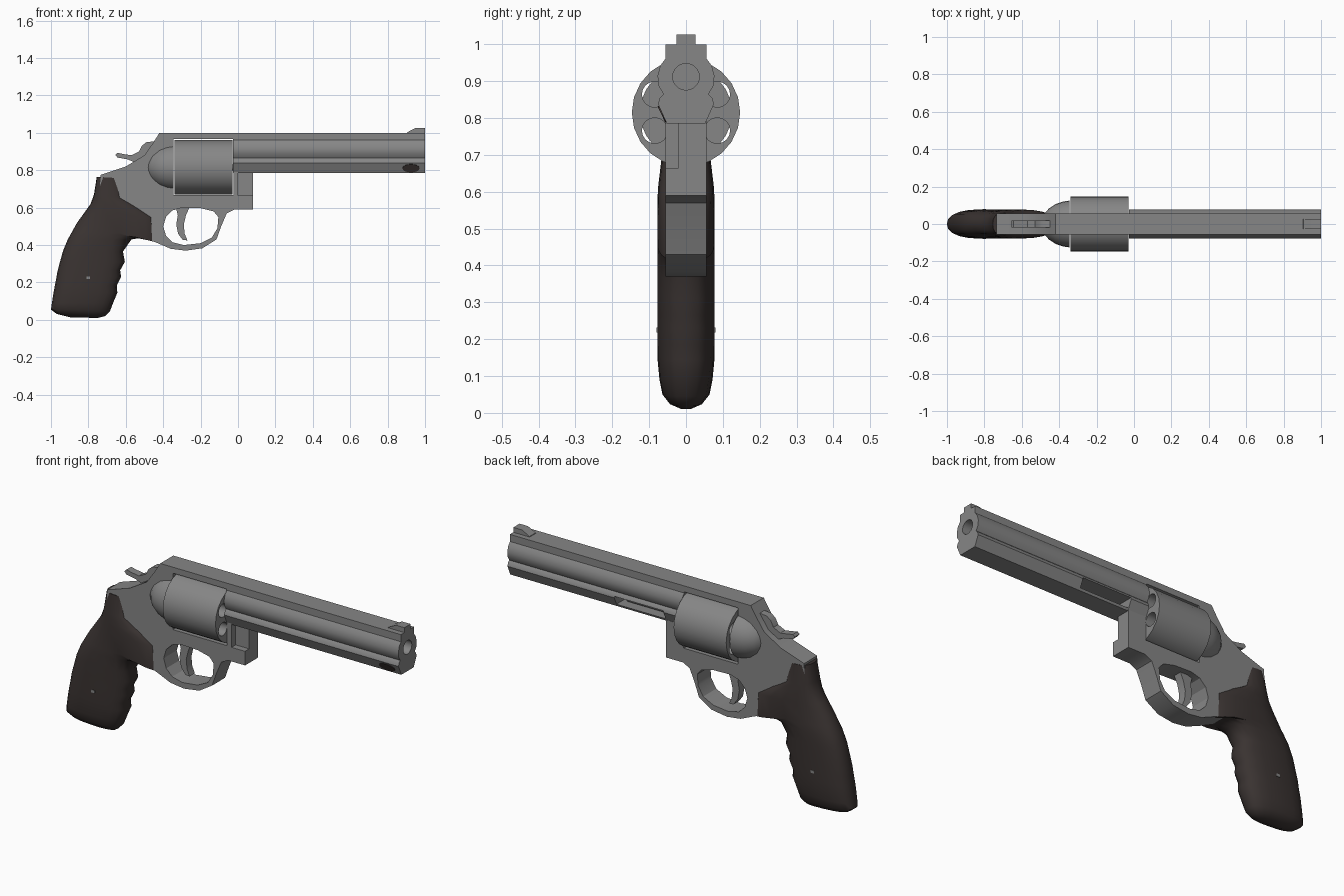
import bpy, bmesh, math
from mathutils import Vector, Matrix

if "Cube" in bpy.data.objects:
    bpy.data.objects.remove(bpy.data.objects["Cube"])


def material(name, rgb, rough):
    m = bpy.data.materials.new(name)
    m.use_nodes = True
    m.diffuse_color = (*rgb, 1)
    node = m.node_tree.nodes["Principled BSDF"]
    node.inputs["Base Color"].default_value = (*rgb, 1)
    node.inputs["Roughness"].default_value = rough
    return m


STEEL = material("grey steel", (0.24, 0.24, 0.24), 0.5)
RUBBER = material("dark brown rubber", (0.042, 0.033, 0.031), 0.7)


def finish(name, bm, mat):
    bmesh.ops.recalc_face_normals(bm, faces=bm.faces)
    mesh = bpy.data.meshes.new(name)
    bm.to_mesh(mesh)
    bm.free()
    mesh.materials.append(mat)
    ob = bpy.data.objects.new(name, mesh)
    bpy.context.collection.objects.link(ob)
    return ob


def loft(name, rings, mat=STEEL):
    """Skin closed rings of equal length and cap both ends."""
    bm = bmesh.new()
    loops = [[bm.verts.new(p) for p in ring] for ring in rings]
    n = len(loops[0])
    for a, b in zip(loops, loops[1:]):
        for i in range(n):
            j = (i + 1) % n
            bm.faces.new((a[i], a[j], b[j], b[i]))
    bm.faces.new(loops[0])
    bm.faces.new(loops[-1])
    return finish(name, bm, mat)


def side_plate(name, pts, y0, y1, mat=STEEL):
    return loft(name, [[(x, y, z) for x, z in pts] for y in (y0, y1)], mat)


def along_x(name, pts, x0, x1):
    return loft(name, [[(x, y, z) for y, z in pts] for x in (x0, x1)])


def box(name, x0, x1, y0, y1, z0, z1):
    return side_plate(name, [(x0, z0), (x1, z0), (x1, z1), (x0, z1)], y0, y1)


def turned(name, profile, cy, cz, sides):
    """Round part about a line parallel to x, from (x, radius) pairs."""
    angles = [math.tau * i / sides for i in range(sides)]
    return loft(name, [[(x, cy + r * math.cos(a), cz + r * math.sin(a)) for a in angles]
                       for x, r in profile])


def cut(ob, *cutters):
    for c in cutters:
        c.hide_render = True
        mod = ob.modifiers.new("cut", "BOOLEAN")
        mod.operation = "DIFFERENCE"
        mod.solver = "EXACT"
        mod.object = c
        bpy.context.view_layer.update()
        result = bpy.data.meshes.new_from_object(
            ob.evaluated_get(bpy.context.evaluated_depsgraph_get()))
        ob.modifiers.clear()
        ob.data = result
        bpy.data.objects.remove(c)


def smooth(ob, degrees):
    bpy.ops.object.select_all(action="DESELECT")
    ob.select_set(True)
    bpy.context.view_layer.objects.active = ob
    bpy.ops.object.shade_smooth_by_angle(angle=math.radians(degrees))


AXIS_Z, BORE_Z, FRAME_Y = 0.815, 0.912, 0.055

# Barrel with full underlug, side grooves, bore and ejector slot
half = [(.052, .785), (.076, .838), (.071, .855), (.061, .865), (.075, .888),
        (.077, .915), (.07, .942), (.055, .962), (.055, 1.0)]
barrel = along_x("barrel", half + [(-y, z) for y, z in reversed(half)], -.028, 1.0)
cut(barrel,
    turned("bore_cutter", [(.7, .036), (1.1, .036)], 0, BORE_Z, 24),
    box("slot_cutter", .08, .37, -.02, .2, .797, .845))
smooth(barrel, 35)
smooth(turned("ejector_rod", [(-.05, .016), (.34, .016)], 0, AXIS_Z, 12), 40)

# Front sight ramp
side_plate("front_sight", [(.9, .99), (1, .99), (1, 1.026), (.95, 1.026), (.905, 1.003)],
           -.026, .026)

# Frame with cylinder window and trigger guard opening
frame = side_plate("frame", [
    (-.42, 1), (0, 1), (0, .665), (.08, .665), (.08, .59), (-.02, .59), (-.06, .57),
    (-.09, .5), (-.115, .43), (-.19, .383), (-.28, .37), (-.36, .38), (-.425, .408),
    (-.6, .48), (-.72, .56), (-.74, .66), (-.735, .775), (-.6, .82), (-.5, .88),
    (-.455, .945)], -FRAME_Y, FRAME_Y)
cut(frame,
    box("window_cutter", -.346, -.025, -.3, .3, .667, .968),
    side_plate("guard_cutter", [
        (-.4, .5), (-.385, .55), (-.35, .585), (-.3, .6), (-.2, .597), (-.13, .58),
        (-.105, .55), (-.11, .49), (-.14, .44), (-.2, .41), (-.29, .4), (-.35, .415),
        (-.385, .45)], -.3, .3))
smooth(frame, 28)
box("crane", -.01, .08, -.02, FRAME_Y, .66, .79)

# Rounded recoil shield behind the cylinder
smooth(turned("recoil_shield", [(-.345, .125), (-.38, .12), (-.42, .106), (-.455, .083),
                                (-.48, .055), (-.49, .01)], 0, AXIS_Z, 24), 40)

# Cylinder with six chambers
cylinder = turned("cylinder", [(-.34, .147), (-.03, .147)], 0, AXIS_Z, 22)
cut(cylinder, *[turned("chamber_cutter", [(-.4, .035), (0.1, .035)],
                       .098 * math.cos(a), AXIS_Z + .098 * math.sin(a), 16)
                for a in [math.radians(30 + 60 * i) for i in range(6)]])
smooth(cylinder, 35)

# Trigger and hammer
smooth(side_plate("trigger", [
    (-.335, .61), (-.255, .61), (-.278, .56), (-.29, .51), (-.285, .46), (-.27, .425),
    (-.295, .427), (-.32, .46), (-.33, .51), (-.322, .56)], -.022, .022), 35)
smooth(side_plate("hammer", [
    (-.44, .955), (-.49, .95), (-.515, .93), (-.53, .9), (-.57, .88), (-.61, .886),
    (-.645, .893), (-.656, .882), (-.645, .868), (-.59, .858), (-.56, .845),
    (-.54, .82), (-.44, .85)], -.02, .02), 35)

# Grip: stations of back x, back z, front x, front z, half width
stations = [
    (-.755, .765, -.63, .757, .058), (-.77, .67, -.612, .65, .07),
    (-.788, .62, -.52, .6, .076), (-.82, .575, -.43, .545, .078),
    (-.86, .52, -.42, .41, .078), (-.885, .475, -.5, .442, .078),
    (-.91, .43, -.57, .43, .078), (-.935, .37, -.615, .365, .078),
    (-.952, .31, -.605, .31, .078), (-.965, .26, -.63, .265, .078),
    (-.972, .22, -.625, .23, .078), (-.98, .18, -.648, .185, .078),
    (-.987, .14, -.645, .145, .077), (-.995, .09, -.668, .09, .072),
    (-1.0, .055, -.685, .045, .064), (-.97, .032, -.71, .02, .045),
    (-.9, .014, -.75, .01, .015)]


def grip_ring(bx, bz, fx, fz, w, n=20):
    back, front = Vector((bx, 0, bz)), Vector((fx, 0, fz))
    ring = []
    for i in range(n):
        a = math.tau * i / n
        c, s = math.cos(a), math.sin(a)
        t = math.copysign(abs(c) ** .75, c)
        p = back.lerp(front, .5 + .5 * t)
        p.y = w * math.copysign(abs(s) ** .75, s)
        ring.append(p)
    return ring


smooth(loft("grip", [grip_ring(*s) for s in stations], RUBBER), 50)

# Grip pin, showing on both sides
box("grip_pin", -.81, -.79, -.08, .08, .218, .232)

# Dark oval patch low on the right side near the muzzle
bm = bmesh.new()
outward = Vector((0, -.05, -.024)).normalized()
bmesh.ops.create_cone(bm, cap_ends=True, segments=16, radius1=.024, radius2=.024, depth=.006)
bmesh.ops.scale(bm, vec=(1.9, 1, 1), verts=bm.verts)
turn = Vector((0, 0, 1)).rotation_difference(outward).to_matrix().to_4x4()
bmesh.ops.transform(bm, matrix=Matrix.Translation((.925, -.064, .811)) @ turn, verts=bm.verts)
finish("muzzle_patch", bm, RUBBER)
